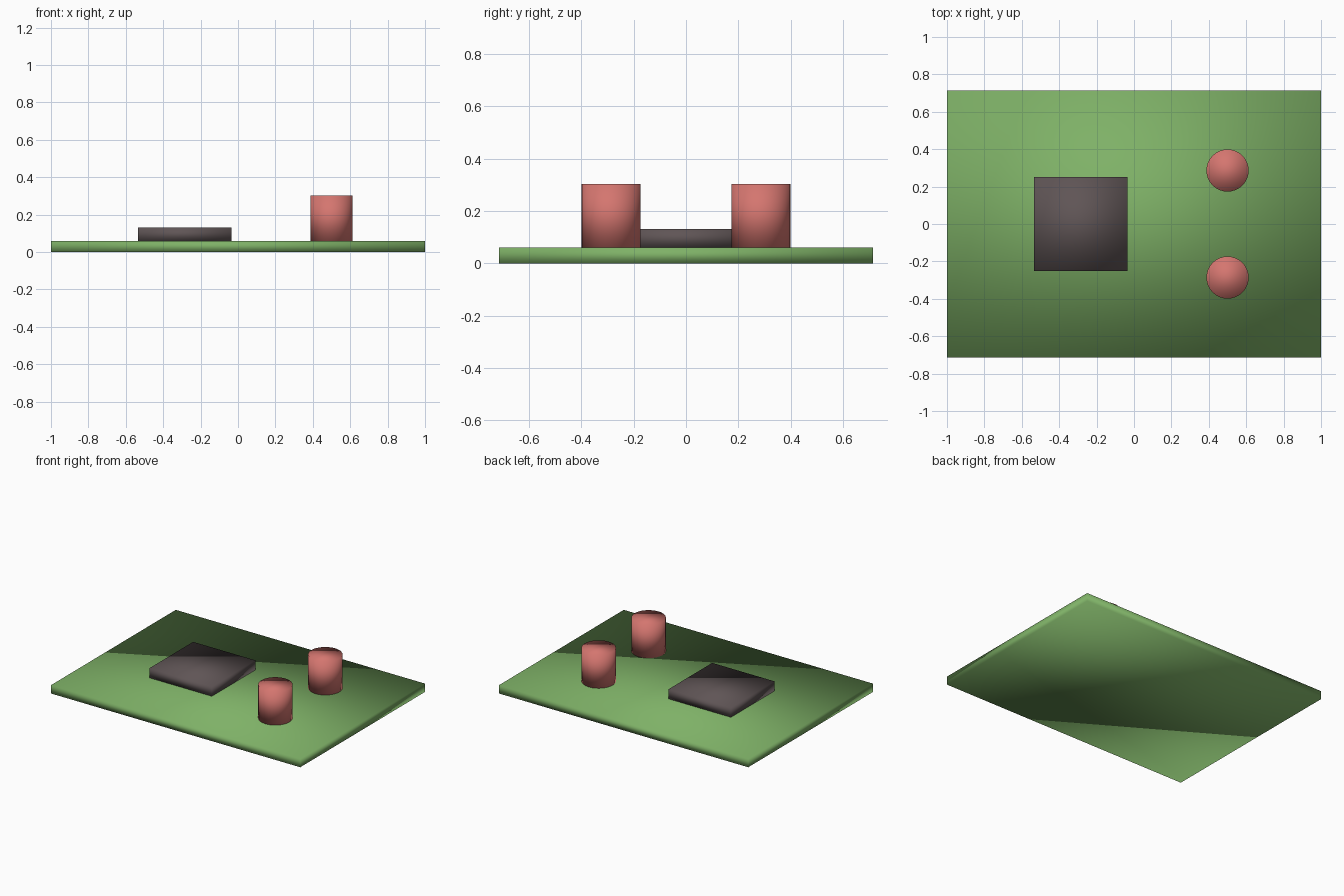
import bpy

cube = bpy.data.objects.get("Cube")
if cube:
    bpy.data.objects.remove(cube, do_unlink=True)


def make_material(name, colour):
    mat = bpy.data.materials.new(name)
    mat.use_nodes = True
    mat.diffuse_color = (*colour, 1)
    mat.node_tree.nodes["Principled BSDF"].inputs["Base Color"].default_value = (*colour, 1)
    return mat


def finish(name, mat):
    obj = bpy.context.object
    obj.name = obj.data.name = name
    obj.data.materials.append(mat)
    # Softly shaded throughout, with shared normals over the edges
    bpy.ops.object.shade_smooth()
    return obj


def box(name, centre, size, bottom, top, mat):
    bpy.ops.mesh.primitive_cube_add(size=1, location=(*centre, (bottom + top) / 2))
    bpy.context.object.scale = (*size, top - bottom)
    bpy.ops.object.transform_apply(location=False, rotation=False, scale=True)
    return finish(name, mat)


def post(name, centre, radius, bottom, top, mat):
    bpy.ops.mesh.primitive_cylinder_add(vertices=32, radius=radius, depth=top - bottom,
                                        location=(*centre, (bottom + top) / 2))
    return finish(name, mat)


green = make_material("grass green", (0.21, 0.44, 0.135))
grey = make_material("dark grey", (0.115, 0.09, 0.092))
red = make_material("soft red", (0.66, 0.18, 0.16))

SLAB_TOP = 0.06

# Ground slab
box("base_slab", (0, 0), (2, 1.43), 0, SLAB_TOP, green)

# Low square block
box("square_block", (-0.285, 0), (0.5, 0.5), SLAB_TOP, 0.13, grey)

# Pair of round posts
for name, side in (("front_post", -1), ("back_post", 1)):
    post(name, (0.5, side * 0.286), 0.113, SLAB_TOP, 0.303, red)
